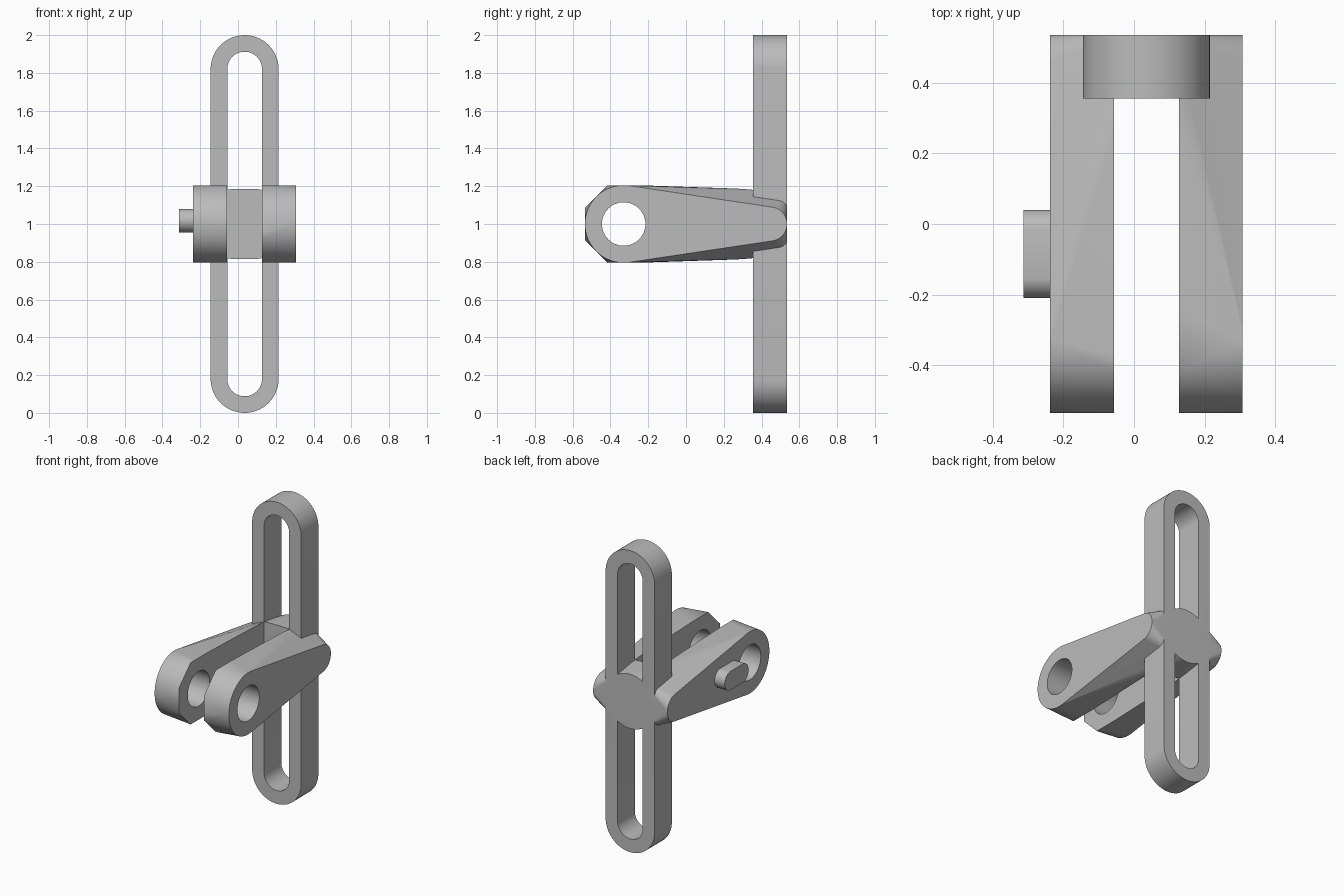
import bpy, bmesh, math
from mathutils import Vector

cube = bpy.data.objects.get("Cube")
if cube:
    bpy.data.objects.remove(cube, do_unlink=True)

grey = bpy.data.materials.new("plain_grey")
grey.use_nodes = True
colour = (0.5, 0.5, 0.5, 1)
grey.diffuse_color = colour
grey.node_tree.nodes["Principled BSDF"].inputs["Base Color"].default_value = colour

CX = 0.035            # middle plane of the fork and link
HALF, GAP = 0.272, 0.092
BACK, PLATE = 0.535, 0.355
EYE_Y, EYE_R = -0.33, 0.205


def make_object(name, bm):
    bmesh.ops.recalc_face_normals(bm, faces=bm.faces)
    mesh = bpy.data.meshes.new(name)
    bm.to_mesh(mesh)
    bm.free()
    mesh.materials.append(grey)
    obj = bpy.data.objects.new(name, mesh)
    bpy.context.collection.objects.link(obj)
    return obj


def circle(radius, count, phase=0.0):
    return [(radius * math.cos(phase + math.tau * i / count),
             radius * math.sin(phase + math.tau * i / count)) for i in range(count)]


def stadium(radius, straight, count=64):
    """Outline of a slot: a circle pulled apart along its second axis."""
    return [(a, b + math.copysign(straight, b))
            for a, b in circle(radius, count, math.pi / count)]


def prism(name, outline, place, start, end):
    """Extrude an outline; place(a, b, depth) puts each point in space."""
    bm = bmesh.new()
    rings = [[bm.verts.new(place(a, b, d)) for a, b in outline] for d in (start, end)]
    for ring in rings:
        bm.faces.new(ring)
    for i in range(len(outline)):
        j = (i + 1) % len(outline)
        bm.faces.new((rings[0][i], rings[0][j], rings[1][j], rings[1][i]))
    return make_object(name, bm)


def boolean(obj, other, operation):
    mod = obj.modifiers.new(operation.lower(), 'BOOLEAN')
    mod.operation, mod.solver, mod.object = operation, 'EXACT', other
    bpy.context.view_layer.objects.active = obj
    bpy.ops.object.modifier_apply(modifier=mod.name)
    bpy.data.objects.remove(other, do_unlink=True)


def on_back(a, b, d):
    return Vector((CX + a, d, 1 + b))


def on_eye(a, b, d):
    return Vector((CX + d, EYE_Y + a, 1 + b))


# Fork body: a hull over the round eyes, octagonal middle, back disc and tail rod
points = []
for side in (-1, 1):
    points += [on_eye(a, b, side * HALF) for a, b in circle(EYE_R, 64)]
    octagon = circle(EYE_R / math.cos(math.pi / 8), 8, math.pi / 8)
    points += [on_eye(a, b, side * GAP) for a, b in octagon]
    points += [Vector((CX + side * HALF, BACK - 0.09 + a, 1 + b))
               for a, b in circle(0.09, 48)]
for depth in (PLATE, BACK):
    points += [on_back(a, b, depth) for a, b in circle(0.18, 64, math.pi / 64)]
bm = bmesh.new()
for p in points:
    bm.verts.new(p)
bmesh.ops.convex_hull(bm, input=bm.verts)
bmesh.ops.delete(bm, geom=[v for v in bm.verts if not v.link_faces], context='VERTS')
bracket = make_object("slotted_fork_bracket", bm)

# Gap between the prongs, and the pin hole through both
gap = prism("gap_cutter", [(-GAP, -1), (GAP, -1), (GAP, 1), (-GAP, 1)], on_back, -1, PLATE)
boolean(bracket, gap, 'DIFFERENCE')
boolean(bracket, prism("pin_cutter", circle(0.115, 64), on_eye, -1, 1), 'DIFFERENCE')

# Upright link with its long slot, merged around the back of the fork
link = prism("upright_link", stadium(0.18, 0.82), on_back, PLATE, BACK)
boolean(link, prism("slot_cutter", stadium(GAP, 0.82), on_back, 0, 1), 'DIFFERENCE')
boolean(bracket, link, 'UNION')

# Raised pad on the outer side of the right prong
pad = prism("side_pad", stadium(0.062, 0.063, 32),
            lambda a, b, d: Vector((d, b - 0.085, 1.018 + a)), -0.312, -0.23)

for obj in (bracket, pad):
    bpy.ops.object.select_all(action='DESELECT')
    obj.select_set(True)
    bpy.context.view_layer.objects.active = obj
    bpy.ops.object.shade_smooth_by_angle(angle=math.radians(25))
